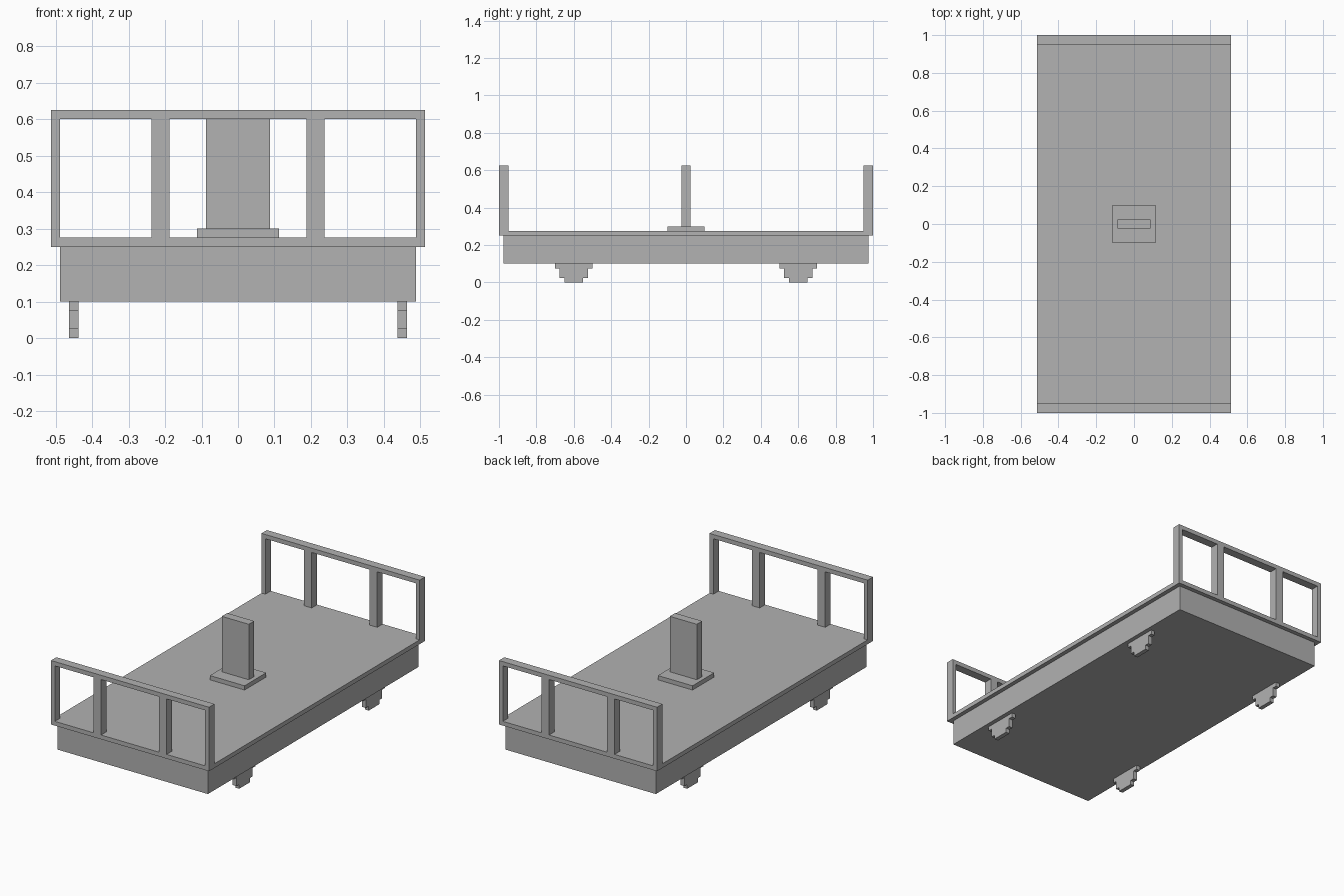
import bpy
import bmesh
from mathutils import Matrix, Vector

cube = bpy.data.objects.get("Cube")
if cube:
    bpy.data.objects.remove(cube, do_unlink=True)

# Single plain grey
GREY = (0.445, 0.445, 0.445, 1.0)
grey = bpy.data.materials.new("plain_grey")
grey.use_nodes = True
grey.diffuse_color = GREY
grey.node_tree.nodes["Principled BSDF"].inputs["Base Color"].default_value = GREY


def finish(name, bm):
    mesh = bpy.data.meshes.new(name)
    bmesh.ops.recalc_face_normals(bm, faces=bm.faces)
    bm.to_mesh(mesh)
    bm.free()
    mesh.materials.append(grey)
    obj = bpy.data.objects.new(name, mesh)
    bpy.context.collection.objects.link(obj)
    return obj


def box(name, width, depth, bottom, top):
    """Box centred on x and y, between two heights."""
    bm = bmesh.new()
    place = Matrix.Translation((0, 0, (bottom + top) / 2))
    size = Matrix.Diagonal((width, depth, top - bottom, 1))
    bmesh.ops.create_cube(bm, size=1, matrix=place @ size)
    return finish(name, bm)


def extrude_outline(name, points, direction):
    """Solid made by pushing a flat outline along a direction."""
    bm = bmesh.new()
    face = bm.faces.new([bm.verts.new(p) for p in points])
    pushed = bmesh.ops.extrude_face_region(bm, geom=[face], use_keep_orig=True)
    moved = [v for v in pushed["geom"] if isinstance(v, bmesh.types.BMVert)]
    bmesh.ops.translate(bm, verts=moved, vec=Vector(direction))
    return finish(name, bm)


# Chassis, deck and central pillar
box("chassis", 0.975, 1.95, 0.1, 0.25)
box("deck", 1.025, 2.0, 0.25, 0.275)
box("pillar_base", 0.225, 0.2, 0.275, 0.3)
box("pillar", 0.175, 0.05, 0.3, 0.625)

# End rails: a comb-shaped outline with four posts under a top bar
posts = [(-0.5125, -0.4875), (-0.2375, -0.1875), (0.1875, 0.2375), (0.4875, 0.5125)]
outline = [(-0.5125, 0.625)]
for i, (x0, x1) in enumerate(posts):
    if i > 0:
        outline.append((x0, 0.6))
    outline += [(x0, 0.275), (x1, 0.275)]
    if i < len(posts) - 1:
        outline.append((x1, 0.6))
outline.append((0.5125, 0.625))
for name, y in (("front_rail", -1.0), ("back_rail", 0.95)):
    extrude_outline(name, [(x, y, z) for x, z in outline], (0, 0.05, 0))

# Feet: thin plates stepping inward toward the ground
half = [(0.1, 0.1), (0.1, 0.075), (0.075, 0.075), (0.075, 0.025), (0.05, 0.025), (0.05, 0)]
steps = half + [(-y, z) for y, z in reversed(half)]
for side, x in (("right", -0.45), ("left", 0.45)):
    for end, y in (("front", -0.6), ("back", 0.6)):
        extrude_outline(f"{end}_{side}_foot",
                        [(x - 0.0125, y + dy, z) for dy, z in steps], (0.025, 0, 0))
